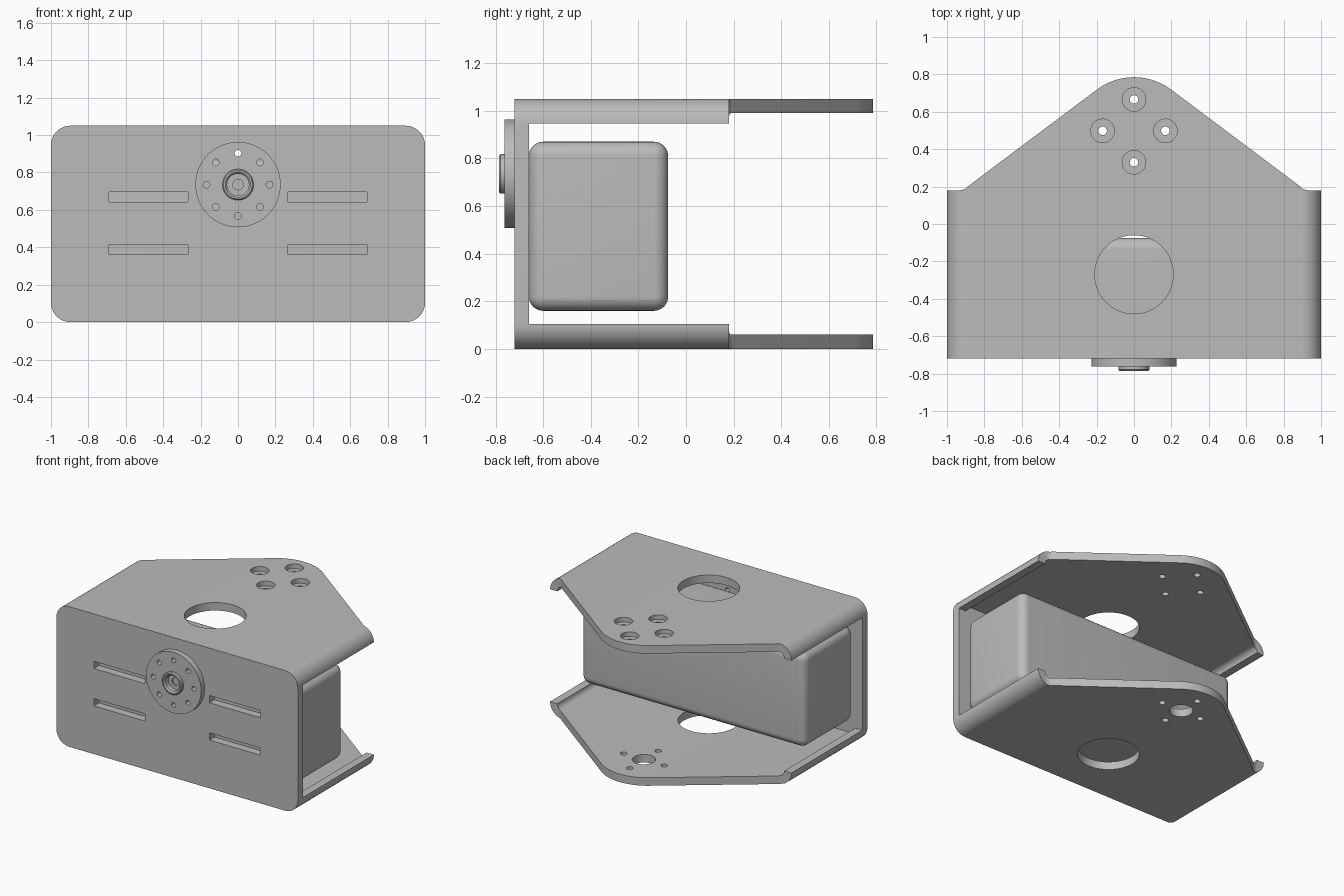
import bpy, bmesh
from math import sin, cos, pi, atan2
from mathutils import Matrix, Vector

if "Cube" in bpy.data.objects:
    bpy.data.objects.remove(bpy.data.objects["Cube"])

grey = bpy.data.materials.new("plain_grey")
grey.use_nodes = True
colour = (0.5, 0.5, 0.5, 1)
grey.diffuse_color = colour
grey.node_tree.nodes["Principled BSDF"].inputs["Base Color"].default_value = colour

FRONT, LIP_END, HEIGHT, WALL = -0.72, 0.18, 1.05, 0.06
MID = HEIGHT / 2


def make(name, bm):
    bmesh.ops.recalc_face_normals(bm, faces=bm.faces)
    mesh = bpy.data.meshes.new(name)
    bm.to_mesh(mesh)
    bm.free()
    obj = bpy.data.objects.new(name, mesh)
    bpy.context.collection.objects.link(obj)
    mesh.materials.append(grey)
    return obj


def prism(name, points, direction):
    """Extrude a closed outline along a vector."""
    bm = bmesh.new()
    face = bm.faces.new([bm.verts.new(p) for p in points])
    new = bmesh.ops.extrude_face_region(bm, geom=[face])["geom"]
    bmesh.ops.translate(bm, vec=direction,
                        verts=[v for v in new if isinstance(v, bmesh.types.BMVert)])
    return make(name, bm)


def box(name, low, high):
    bm = bmesh.new()
    low, high = Vector(low), Vector(high)
    bmesh.ops.create_cube(bm, size=1, matrix=Matrix.Translation((low + high) / 2)
                          @ Matrix.Diagonal((*(high - low), 1)))
    return make(name, bm)


def rod(centre, radius, depth, axis="Z", sides=32):
    bm = bmesh.new()
    turn = Matrix.Rotation(pi / 2, 4, "X") if axis == "Y" else Matrix()
    bmesh.ops.create_cone(bm, cap_ends=True, segments=sides, radius1=radius, radius2=radius,
                          depth=depth, matrix=Matrix.Translation(centre) @ turn)
    return make("hole_cutter", bm)


def apply_modifier(obj, mod):
    bpy.context.view_layer.objects.active = obj
    bpy.ops.object.modifier_apply(modifier=mod.name)


def boolean(obj, cutter, operation="DIFFERENCE"):
    mod = obj.modifiers.new("cut", "BOOLEAN")
    mod.operation, mod.solver, mod.object = operation, "EXACT", cutter
    apply_modifier(obj, mod)
    bpy.data.objects.remove(cutter)


def rounded_rect(half_x, half_z, radius, y, steps=10):
    points = []
    for k, (sx, sz) in enumerate([(1, 1), (-1, 1), (-1, -1), (1, -1)]):
        for i in range(steps + 1):
            a = (k + i / steps) * pi / 2
            points.append((sx * (half_x - radius) + radius * cos(a), y,
                           MID + sz * (half_z - radius) + radius * sin(a)))
    return points


# Bracket: rounded sleeve, hollowed behind the front plate, sides open between lips
bracket = prism("bracket", rounded_rect(1, MID, 0.104, FRONT), (0, 1.6, 0))
boolean(bracket, prism("hollow", rounded_rect(1 - WALL, MID - WALL, 0.044, FRONT + WALL), (0, 2, 0)))
boolean(bracket, box("side_opening", (-2, FRONT + WALL, 0.104), (2, 2, HEIGHT - 0.104)))

# Plan outline: short lips, sloping shoulders and a rounded tip
half = [(1.1, FRONT - 0.1), (1.1, LIP_END), (0.93, LIP_END), (0.905, 0.186), (0.88, 0.2075)]
start = atan2(0.8, 0.6)
for i in range(8):
    a = start + (pi / 2 - start) * i / 8
    half.append((0.33 * cos(a), 0.455 + 0.33 * sin(a)))
plan = half + [(0, 0.785)] + [(-x, y) for x, y in reversed(half)]
boolean(bracket, prism("plan", [(x, y, -0.1) for x, y in plan], (0, 0, 1.3)), "INTERSECT")

# Large window through both plates and the mounting holes around the tip
boolean(bracket, rod((0, -0.27, MID), 0.21, 2, sides=64))
for k in range(4):
    x, y = 0.168 * cos(k * pi / 2), 0.498 + 0.168 * sin(k * pi / 2)
    boolean(bracket, rod((x, y, MID), 0.023, 2, sides=20))
    boolean(bracket, rod((x, y, HEIGHT), 0.063, 0.07))
boolean(bracket, rod((0, 0.498, 0), 0.08, 0.3))

# Slots in the front plate
for side in (-1, 1):
    for z in (0.388, 0.668):
        x = side * 0.479
        boolean(bracket, box("slot", (x - 0.211, FRONT - 0.1, z - 0.027),
                             (x + 0.211, FRONT + 0.1, z + 0.027)))

# Round hub on the front: lathed disc with a raised, bored boss
HUB_Z = 0.735
profile = [(0, -0.72), (0.228, -0.72), (0.228, -0.762), (0.083, -0.762), (0.083, -0.779),
           (0.077, -0.785), (0.068, -0.785), (0.058, -0.775), (0.058, -0.74),
           (0.028, -0.74), (0.028, -0.73), (0, -0.73)]
bm = bmesh.new()
verts = [bm.verts.new((r, y, HUB_Z)) for r, y in profile]
edges = [bm.edges.new(pair) for pair in zip(verts, verts[1:])]
bmesh.ops.spin(bm, geom=verts + edges, cent=(0, 0, HUB_Z), axis=(0, 1, 0),
               angle=2 * pi, steps=64)
bmesh.ops.remove_doubles(bm, verts=bm.verts, dist=0.0005)
hub = make("hub_disc", bm)
for k in range(8):
    x, z = 0.168 * cos(k * pi / 4), HUB_Z + 0.168 * sin(k * pi / 4)
    for part in (hub, bracket):
        boolean(part, rod((x, FRONT, z), 0.018, 0.3, "Y", 16))

# Body block held between the plates, with soft edges
body = box("body_block", (-0.93, FRONT + WALL, 0.16), (0.93, -0.075, 0.87))
bevel = body.modifiers.new("soft_edges", "BEVEL")
bevel.width, bevel.segments = 0.06, 8
apply_modifier(body, bevel)

# Smooth curved faces, keep sharp edges
bpy.ops.object.select_all(action="DESELECT")
for part in (bracket, hub, body):
    part.select_set(True)
bpy.context.view_layer.objects.active = bracket
bpy.ops.object.shade_smooth_by_angle(angle=pi / 6)
